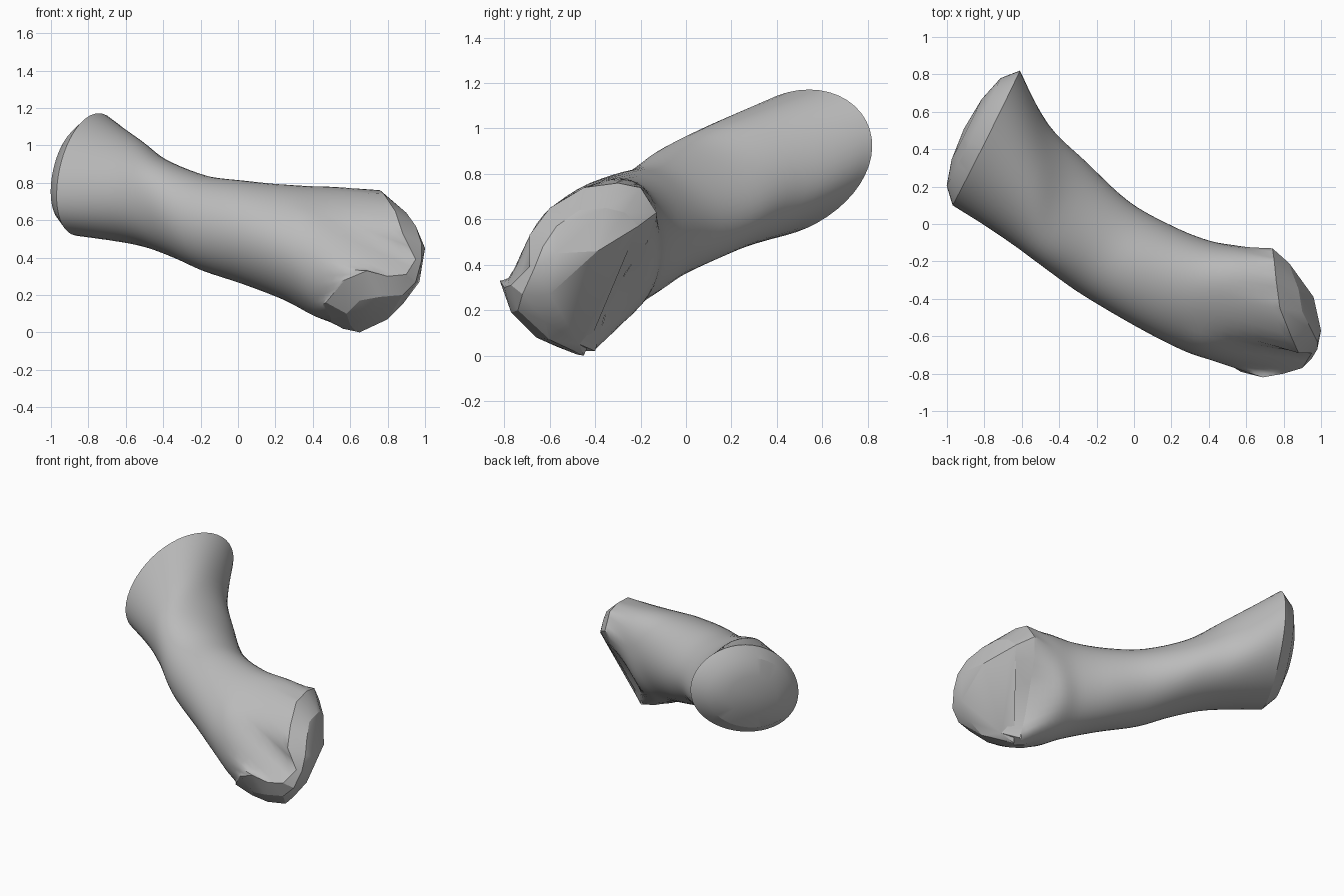
import bpy, bmesh, math
from mathutils import Vector as V

if "Cube" in bpy.data.objects:
    bpy.data.objects.remove(bpy.data.objects["Cube"])

grey = bpy.data.materials.new("bone_grey")
grey.diffuse_color = (0.5, 0.5, 0.5, 1)
grey.use_nodes = True
grey.node_tree.nodes["Principled BSDF"].inputs["Base Color"].default_value = grey.diffuse_color

QUARTER = 12     # points per quarter of a cross-section
STEPS = 5        # rings between stations


def finish(name, bm, angle):
    me = bpy.data.meshes.new(name)
    bm.to_mesh(me)
    bm.free()
    me.materials.append(grey)
    ob = bpy.data.objects.new(name, me)
    bpy.context.collection.objects.link(ob)
    bpy.ops.object.select_all(action='DESELECT')
    ob.select_set(True)
    bpy.context.view_layer.objects.active = ob
    bpy.ops.object.shade_smooth_by_angle(angle=math.radians(angle))
    return ob


def bridge(bm, r0, r1):
    """Quads between two closed rings of vertices."""
    n = len(r0)
    for i in range(n):
        j = (i + 1) % n
        bm.faces.new((r0[i], r1[i], r1[j], r0[j]))


def oval(back, top, outer, bottom):
    """Smooth closed ring through four cardinal points."""
    p, t, q, b = map(V, (back, top, outer, bottom))
    c, d = (p + t + q + b) / 4, (p + q - t - b) / 4
    ring = []
    for i in range(4 * QUARTER):
        a = math.pi * i / (2 * QUARTER)
        ring.append(c + (p - q) / 2 * math.cos(a) + (t - b) / 2 * math.sin(a)
                    + d * math.cos(2 * a))
    return ring


def resample(points, marks):
    """Ring along a polyline, with an equal point count between marks."""
    pts = [V(p) for p in points] + [V(points[0])]
    ring = []
    for s, e in zip(marks, marks[1:]):
        for i in range(QUARTER):
            f = s + (e - s) * i / QUARTER
            k = int(f)
            ring.append(pts[k].lerp(pts[k + 1], f - k))
    return ring


def spline(a, b, c, d, t):
    return 0.5 * (2 * b + (c - a) * t + (2 * a - 5 * b + 4 * c - d) * t * t
                  + (3 * b - a - 3 * c + d) * t ** 3)


# Cross-sections along the shaft: back, top, outer, bottom
stations = [
    ((-.61, .82, .92), (-.79, .45, 1.16), (-.97, .10, .74), (-.80, .44, .53)),
    ((-.46, .53, .79), (-.56, .16, 1.03), (-.70, -.07, .69), (-.50, .22, .47)),
    ((-.26, .33, .68), (-.42, -.03, .93), (-.50, -.21, .64), (-.32, .03, .40)),
    ((-.03, .12, .60), (-.20, -.16, .84), (-.30, -.36, .56), (-.15, -.11, .325)),
    ((.20, -.01, .55), (.02, -.26, .81), (0, -.54, .50), (.05, -.21, .255)),
    ((.40, -.09, .55), (.27, -.36, .78), (.25, -.67, .42), (.26, -.30, .18)),
    ((.57, -.12, .57), (.50, -.41, .755), (.42, -.73, .35), (.42, -.35, .105)),
]

# Irregular rim around the double-faced end
rim = [(.74, -.13, .63), (.75, -.20, .74), (.76, -.30, .76), (.78, -.45, .74),
       (.84, -.60, .65), (.88, -.69, .53), (.95, -.69, .39), (.90, -.77, .31),
       (.80, -.80, .30), (.69, -.82, .33), (.57, -.79, .28), (.47, -.70, .16),
       (.50, -.55, .06), (.56, -.45, .02), (.64, -.40, .02), (.63, -.36, .17),
       (.66, -.27, .36), (.71, -.17, .50)]

rings = [oval(*s) for s in stations] + [resample(rim, (0, 3, 9, 13, 18))]

# Shaft: spline loft through all rings
bm = bmesh.new()
loft = []
last = len(rings) - 1
for k in range(last):
    a, b, c, d = rings[max(k - 1, 0)], rings[k], rings[k + 1], rings[min(k + 2, last)]
    for s in range(STEPS):
        loft.append([spline(*q, s / STEPS) for q in zip(a, b, c, d)])
loft.append(rings[-1])
rows = [[bm.verts.new(p) for p in r] for r in loft]
for r0, r1 in zip(rows, rows[1:]):
    bridge(bm, r0, r1)
bmesh.ops.recalc_face_normals(bm, faces=bm.faces)
finish("shaft", bm, 50)

# Domed cap on the flared end
bm = bmesh.new()
n = 4 * QUARTER
centre = sum(rings[0], V()) / n
out = V((-.894, .447, 0))
prev = [bm.verts.new(p) for p in rings[0]]
for scale, height in ((.8, .075), (.45, .115)):
    cur = [bm.verts.new(centre + (p - centre) * scale + out * height) for p in rings[0]]
    bridge(bm, prev, cur)
    prev = cur
tip = bm.verts.new(centre + out * .13)
for i in range(n):
    bm.faces.new((prev[i], tip, prev[(i + 1) % n]))
bmesh.ops.recalc_face_normals(bm, faces=bm.faces)
if sum((f.normal.dot(out) for f in bm.faces)) < 0:
    bmesh.ops.reverse_faces(bm, faces=bm.faces)
finish("flared_end_cap", bm, 30)

# Knob end: bevelled band inside the rim, then a faceted bulge
inner = [(.83, -.21, .57), (.85, -.27, .63), (.88, -.35, .65), (.90, -.47, .64),
         (.95, -.57, .57), (.98, -.63, .48), (.98, -.67, .38), (.95, -.72, .27),
         (.88, -.74, .20), (.76, -.77, .19), (.65, -.75, .17), (.58, -.67, .10),
         (.60, -.57, .04), (.63, -.48, .005), (.74, -.47, .05), (.80, -.47, .16),
         (.83, -.38, .33), (.84, -.28, .47)]
bulge = [(1, -.57, .45), (.96, -.39, .46), (.97, -.60, .27), (.88, -.62, .15),
         (.80, -.60, .07), (.70, -.66, .08), (.65, -.45, 0)]
face_out = V((.6, -.5, -.6))

bm = bmesh.new()
bridge(bm, [bm.verts.new(p) for p in rim], [bm.verts.new(p) for p in inner])
bmesh.ops.recalc_face_normals(bm, faces=bm.faces)
if sum((f.normal.dot(face_out) for f in bm.faces)) < 0:
    bmesh.ops.reverse_faces(bm, faces=bm.faces)
finish("knob_band", bm, 25)

bm = bmesh.new()
for p in inner + bulge:
    bm.verts.new(p)
bmesh.ops.convex_hull(bm, input=bm.verts)
bmesh.ops.recalc_face_normals(bm, faces=bm.faces)
hidden = [f for f in bm.faces if f.normal.dot(face_out) < -.1]
bmesh.ops.delete(bm, geom=hidden, context='FACES')
bmesh.ops.delete(bm, geom=[v for v in bm.verts if not v.link_faces], context='VERTS')
finish("knob_bulge", bm, 25)
